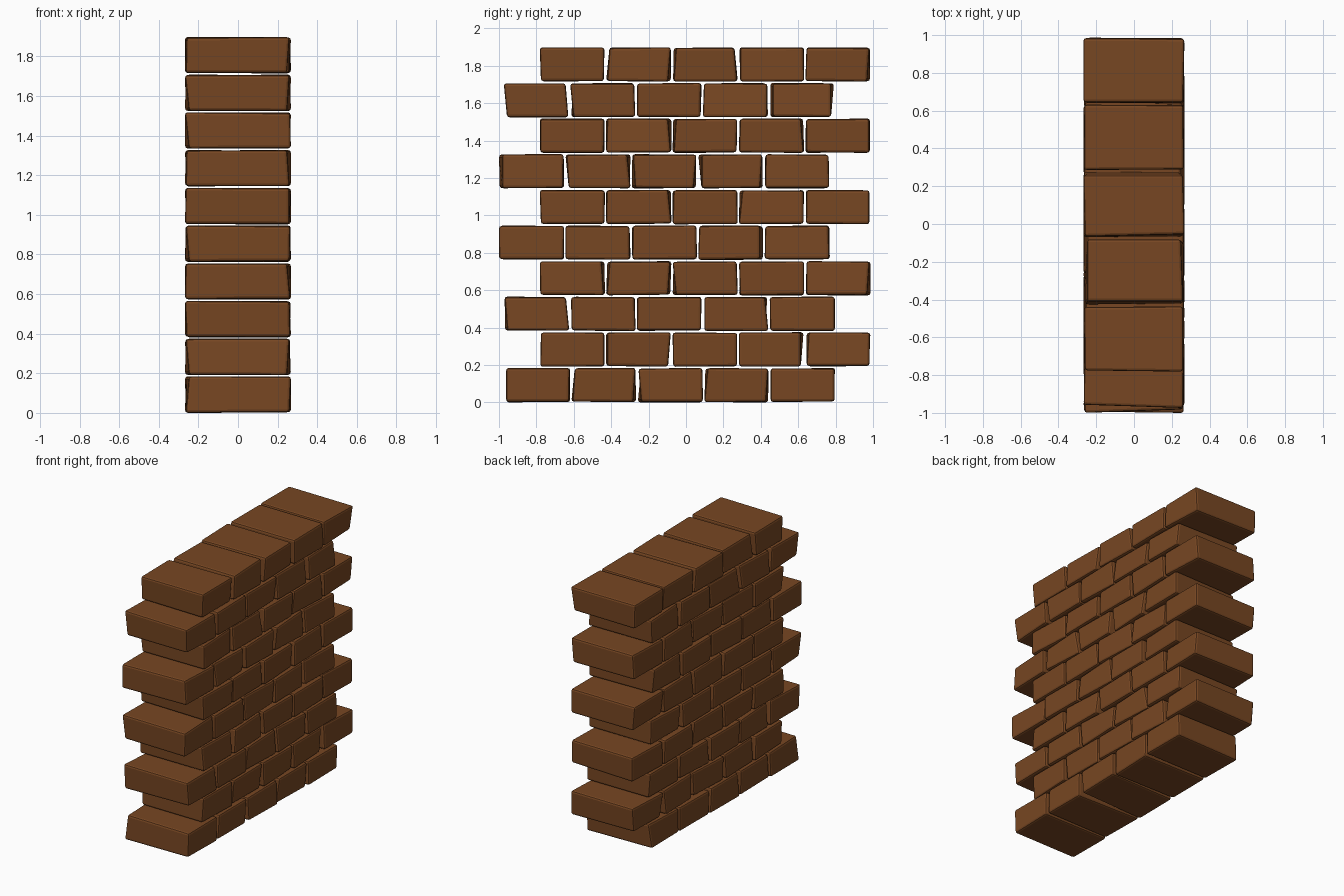
import bpy, bmesh, random
from mathutils import Vector

if "Cube" in bpy.data.objects:
    bpy.data.objects.remove(bpy.data.objects["Cube"])

random.seed(4)

brick_brown = bpy.data.materials.new("brick brown")
brick_brown.diffuse_color = (0.185, 0.062, 0.016, 1)
brick_brown.use_nodes = True
brick_brown.node_tree.nodes["Principled BSDF"].inputs["Base Color"].default_value = brick_brown.diffuse_color

# Wall layout: ten staggered courses of five bricks
HALF_X, HEIGHT, LENGTH = 0.268, 0.185, 0.349
PITCH_Y, PITCH_Z = 0.355, 0.1905
LEFT_STARTS = [-0.968, -0.973, -1.0, -1.0, -0.975]
RIGHT_START = -0.782


def add_brick(bm, y0, z0):
    """One hand-made brick: a box whose corners are pulled in a little."""
    corners = bmesh.ops.create_cube(bm, size=1)["verts"]
    for v in corners:
        side = v.co.copy() * 2
        v.co = Vector((side.x * HALF_X,
                       y0 + LENGTH * (side.y + 1) / 2,
                       z0 + HEIGHT * (side.z + 1) / 2))
        pull_x = random.choice((0, 0.004, 0.008, 0.02))
        pull_y = random.choice((0, 0.003, 0.006, 0.018))
        v.co -= Vector((side.x * pull_x, side.y * pull_y,
                        side.z * random.uniform(0, 0.005)))


# Courses
for row in range(10):
    start = RIGHT_START if row % 2 else LEFT_STARTS[row // 2]
    bm = bmesh.new()
    for i in range(5):
        add_brick(bm, start + i * PITCH_Y, row * PITCH_Z)
    name = f"brick_course_{row + 1}"
    mesh = bpy.data.meshes.new(name)
    bm.to_mesh(mesh)
    bm.free()
    mesh.materials.append(brick_brown)
    course = bpy.data.objects.new(name, mesh)
    bpy.context.collection.objects.link(course)
    # Worn edges
    bevel = course.modifiers.new("worn edges", "BEVEL")
    bevel.width = 0.014
    bevel.segments = 2
    bevel.limit_method = "NONE"
